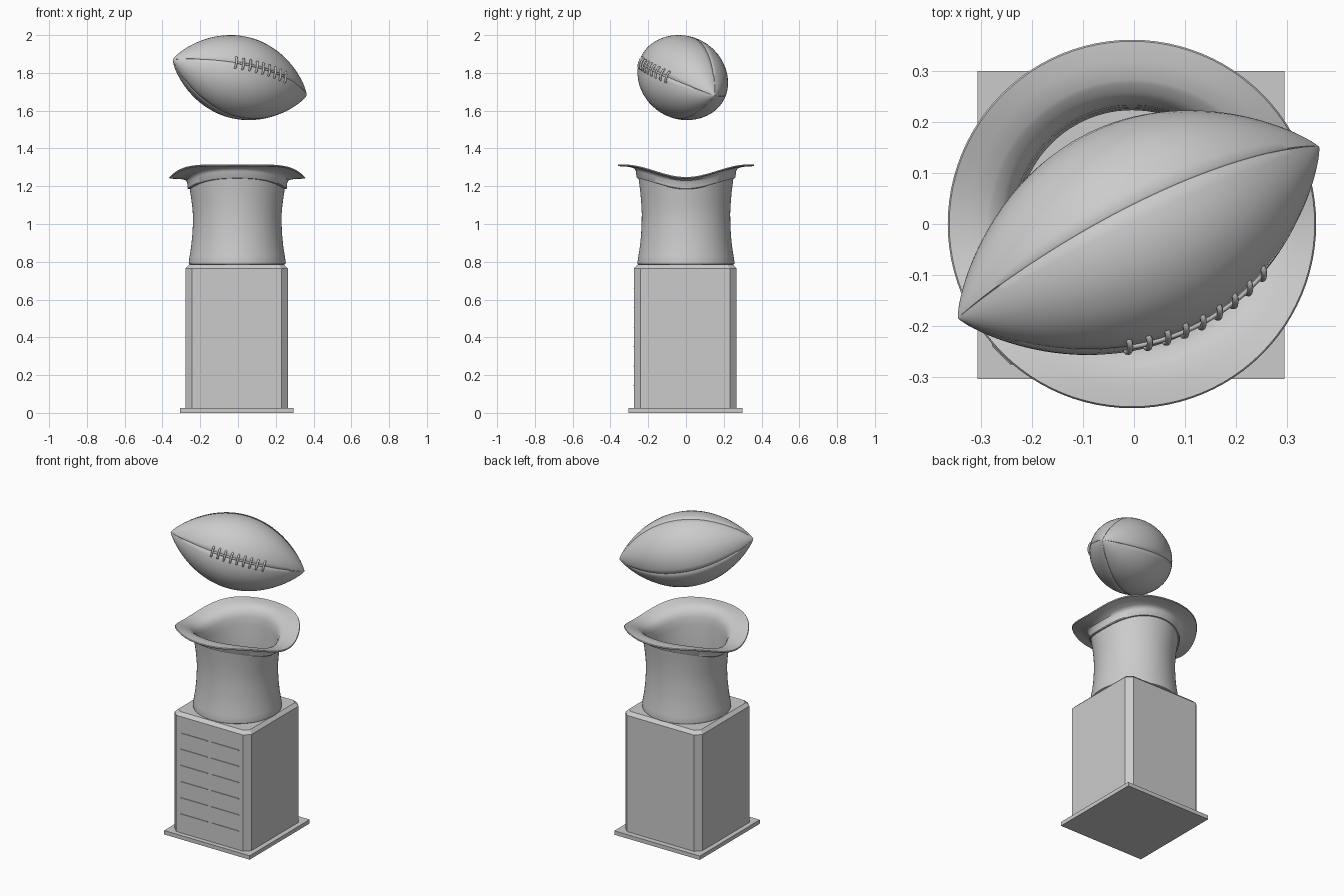
import bpy, bmesh
from math import pi, cos, sin, radians
from mathutils import Vector

if "Cube" in bpy.data.objects:
    bpy.data.objects.remove(bpy.data.objects["Cube"])


def finish(name, bm, smooth=None):
    bmesh.ops.recalc_face_normals(bm, faces=bm.faces)
    me = bpy.data.meshes.new(name)
    bm.to_mesh(me)
    bm.free()
    ob = bpy.data.objects.new(name, me)
    bpy.context.collection.objects.link(ob)
    if smooth:
        for p in me.polygons:
            p.use_smooth = True
        me.set_sharp_from_angle(angle=radians(smooth))
    return ob


def lathe(name, profile, angles, place, smooth):
    """Revolve (r, h) points; place(r, angle, h) gives the final position."""
    bm = bmesh.new()
    n = len(angles)
    rings = []
    for r, h in profile:
        use = angles if r > 1e-6 else [0]
        rings.append([bm.verts.new(place(r, a, h)) for a in use])
    for A, B in zip(rings, rings[1:]):
        for i in range(n):
            j = (i + 1) % n
            quad = [A[i % len(A)], A[j % len(A)], B[j % len(B)], B[i % len(B)]]
            bm.faces.new(list(dict.fromkeys(quad)))
    return finish(name, bm, smooth)


def box(bm, x0, x1, y0, y1, z0, z1):
    g = bmesh.ops.create_cube(bm, size=1)
    for v in g["verts"]:
        v.co = ((x0 + x1) / 2 + v.co.x * (x1 - x0),
                (y0 + y1) / 2 + v.co.y * (y1 - y0),
                (z0 + z1) / 2 + v.co.z * (z1 - z0))


# Foot plate
bm = bmesh.new()
box(bm, -0.307, 0.295, -0.304, 0.300, 0, 0.025)
finish("base_plate", bm)

# Pedestal block: square with chamfered corners and chamfered top edge
bm = bmesh.new()
loops = []
for z, h, c in ((0.025, 0.271, 0.035), (0.765, 0.271, 0.035), (0.785, 0.251, 0.027)):
    k = h - c
    pts = [(h, -k), (h, k), (k, h), (-k, h), (-h, k), (-h, -k), (-k, -h), (k, -h)]
    loops.append([bm.verts.new((x - 0.007, y - 0.004, z)) for x, y in pts])
for A, B in zip(loops, loops[1:]):
    for i in range(8):
        j = (i + 1) % 8
        bm.faces.new((A[i], A[j], B[j], B[i]))
bm.faces.new(loops[0][::-1])
bm.faces.new(loops[-1])
finish("pedestal", bm)

# Divider lines of the front panel, two columns
bm = bmesh.new()
for row in range(6):
    z = 0.66 - 0.103 * row
    for x0, x1 in ((-0.21, -0.02), (0.006, 0.20)):
        box(bm, x0, x1, -0.279, -0.27, z - 0.002, z + 0.002)
finish("panel_dividers", bm)


# Upturned top hat: the brim dips at both sides (around y = 0)
def hat_point(r, a, z):
    x, y = r * cos(a), r * sin(a)
    f = min(max((z - 0.95) / 0.29, 0), 1)
    f = f * f * (3 - 2 * f)
    drop = 0.033 * (1 + cos(pi * min(abs(y) / 0.33, 1)))
    return Vector((x - 0.004, y, z - drop * f))


hat = [(0, 0.785), (0.250, 0.785), (0.256, 0.789), (0.257, 0.797), (0.252, 0.83),
       (0.244, 0.88), (0.238, 0.94), (0.235, 1.0), (0.234, 1.06), (0.237, 1.12),
       (0.242, 1.18), (0.249, 1.235), (0.251, 1.25),
       # ribbon band and brim underside
       (0.258, 1.25), (0.262, 1.254), (0.265, 1.285), (0.271, 1.296), (0.285, 1.302),
       (0.32, 1.305), (0.358, 1.306), (0.361, 1.3105), (0.358, 1.315),
       # brim top and inside of the crown
       (0.32, 1.315), (0.283, 1.313), (0.275, 1.310), (0.258, 1.302), (0.243, 1.288),
       (0.233, 1.262), (0.229, 1.22), (0.226, 1.15), (0.223, 1.06), (0.224, 1.0),
       (0.228, 0.94), (0.234, 0.88), (0.240, 0.83), (0.242, 0.80), (0, 0.80)]
lathe("top_hat", hat, [2 * pi * i / 96 for i in range(96)], hat_point, 35)

# Ball frame: long axis u, lace side w
centre = Vector((0.009, -0.017, 1.775))
u = Vector((0.707, 0.335, -0.19)).normalized()
w = Vector((0.467, -0.849, 0.248))
w = (w - u * w.dot(u)).normalized()
v = u.cross(w)
HALF, RAD = 0.403, 0.219


def radius(t):
    return RAD * max(1 - t * t, 0) ** 0.85


def ball_point(r, a, h):
    return centre + u * h + (w * cos(a) + v * sin(a)) * r


# Ball with four sunken seams
angles = []
for q in range(4):
    angles += [q * pi / 2 + radians(d) for d in (-0.9, 0, 0.9, 8, 16, 24, 32, 40,
                                                 50, 58, 66, 74, 82)]
ts = [-cos(pi * i / 56) for i in range(57)]


def seam_point(r, a, h):
    on_seam = abs(a / (pi / 2) - round(a / (pi / 2))) < 1e-6
    return ball_point(r - (0.003 * min(r / 0.05, 1) if on_seam else 0), a, h)


profile = [(0 if i in (0, 56) else radius(t), t * HALF) for i, t in enumerate(ts)]
lathe("ball", profile, angles, seam_point, 60)


# Laces: cords lying on the ball surface
def cord(name, paths, depth):
    cu = bpy.data.curves.new(name, "CURVE")
    cu.dimensions = "3D"
    cu.bevel_depth = depth
    cu.bevel_resolution = 2
    cu.use_fill_caps = True
    for pts in paths:
        s = cu.splines.new("POLY")
        s.points.add(len(pts) - 1)
        for p, co in zip(s.points, pts):
            p.co = (*co, 1)
        s.use_smooth = True
    ob = bpy.data.objects.new(name, cu)
    bpy.context.collection.objects.link(ob)


def on_ball(h, a, lift):
    return ball_point(radius(h / HALF) + lift, a, h)


T0, T1 = -0.13, 0.178
cross = []
for i in range(9):
    h = T0 + (T1 - T0) * i / 8
    span = 0.029 / radius(h / HALF)
    cross.append([on_ball(h, span * k, lift) for k, lift in
                  ((-1, -0.003), (-0.9, 0.004), (-0.5, 0.007), (0, 0.008),
                   (0.5, 0.007), (0.9, 0.004), (1, -0.003))])
cord("cross_laces", cross, 0.006)
cord("long_lace", [[on_ball(T0 + (T1 - T0) * i / 16, 0, 0.001) for i in range(17)]], 0.006)
